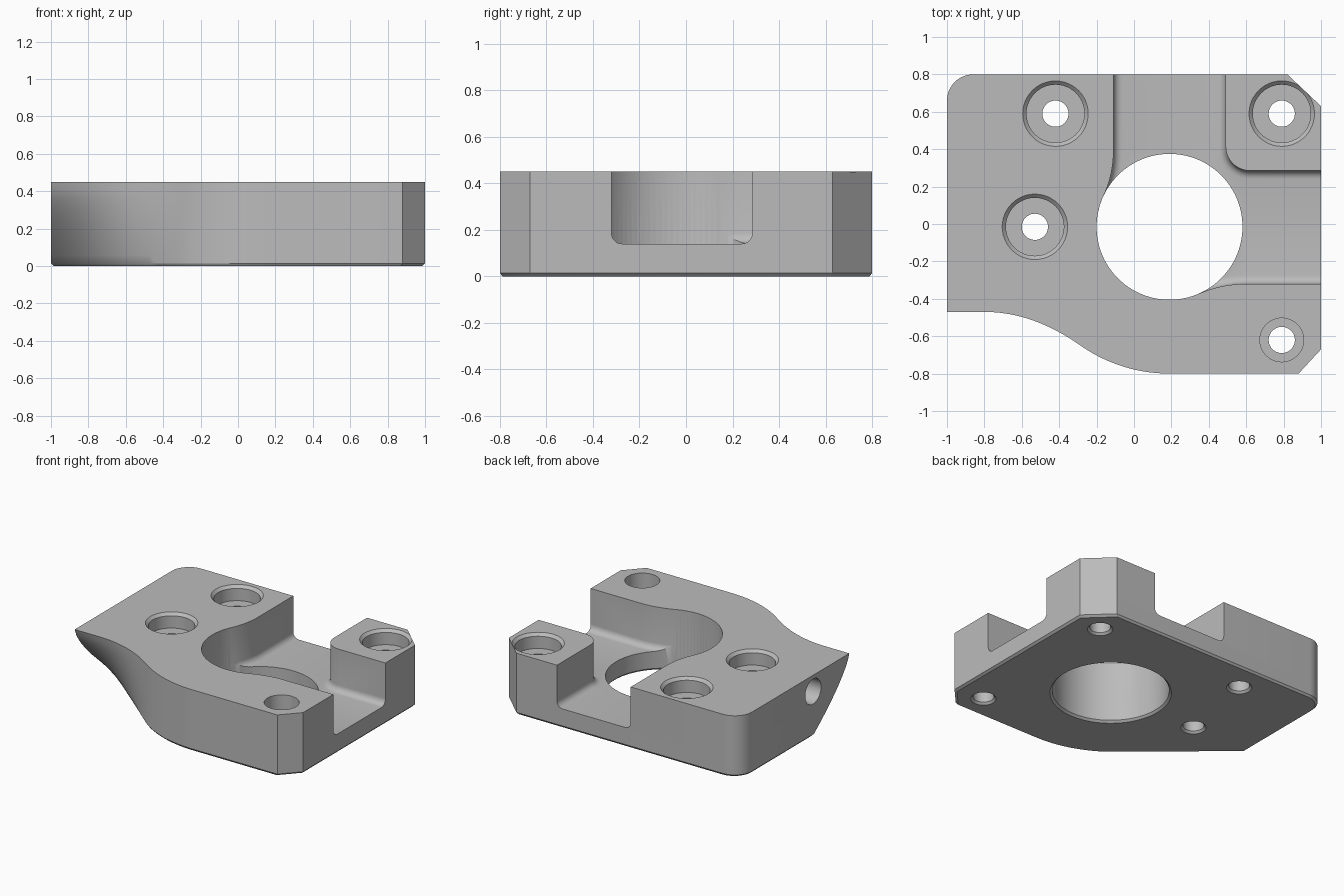
import bpy, bmesh, math
from mathutils import Matrix

if "Cube" in bpy.data.objects:
    bpy.data.objects.remove(bpy.data.objects["Cube"])

H = 0.45          # plate height
FLOOR = 0.14      # channel floor
BORE = (0.19, -0.015)
BORE_R = 0.39

metal = bpy.data.materials.new("machined_grey")
metal.use_nodes = True
grey = (0.5, 0.5, 0.5, 1)
metal.diffuse_color = grey
metal.node_tree.nodes["Principled BSDF"].inputs["Base Color"].default_value = grey


def arc(cx, cy, r, a0, a1, n):
    angles = [math.radians(a0 + (a1 - a0) * i / n) for i in range(n + 1)]
    return [(cx + r * math.cos(a), cy + r * math.sin(a)) for a in angles]


def loft(name, rings, round_first=0):
    """Skin a stack of equal-length rings and cap both ends."""
    bm = bmesh.new()
    loops = [[bm.verts.new(p) for p in ring] for ring in rings]
    for a, b in zip(loops, loops[1:]):
        for i in range(len(a)):
            j = (i + 1) % len(a)
            bm.faces.new((a[i], a[j], b[j], b[i]))
    first = bm.faces.new(loops[0])
    bm.faces.new(loops[-1])
    bmesh.ops.recalc_face_normals(bm, faces=bm.faces)
    if round_first:
        bmesh.ops.bevel(bm, geom=list(first.edges), offset=round_first,
                        segments=5, profile=0.5, affect='EDGES', clamp_overlap=False)
    mesh = bpy.data.meshes.new(name)
    bm.to_mesh(mesh)
    bm.free()
    mesh.materials.append(metal)
    obj = bpy.data.objects.new(name, mesh)
    bpy.context.collection.objects.link(obj)
    return obj


def turned(name, x, y, profile, n=48):
    """Turned cutter from (radius, height) pairs."""
    obj = loft(name, [[(px, py, z) for px, py in arc(0, 0, r, 0, 360, n)[:-1]]
                      for r, z in profile])
    obj.data.transform(Matrix.Translation((x, y, 0)))
    return obj


# Plate outline: the front left edge is an S-curve on top, straight below
SWEEP_R = 0.83
SWEEP_A = 36
JOIN = arc(0.19, -0.8 + SWEEP_R, SWEEP_R, 270, 270 - SWEEP_A, 1)[-1]


def sweep(t):
    pts = arc(0.19, -0.8 + SWEEP_R, SWEEP_R, 270, 270 - SWEEP_A, 14)
    n = 20
    for i in range(1, n + 1):
        x = JOIN[0] + (-1 - JOIN[0]) * i / n
        u = min(1, (JOIN[0] - x) / 0.5)
        top = JOIN[1] + (-0.47 - JOIN[1]) * (2 * u - u * u)
        low = JOIN[1] + (-0.04 - JOIN[1]) * i / n
        pts.append((x, top + (low - top) * (1 - t) ** 1.4))
    return pts


def outline(z, scale=1):
    pts = sweep(z / H)
    pts += arc(-0.86, 0.66, 0.14, 180, 90, 10)
    pts += [(0.82, 0.8), (1, 0.63), (1, -0.67), (0.88, -0.8)]
    return [(x * scale, y * scale, z) for x, y in pts]


levels = [0.015 + (H - 0.015) * i / 10 for i in range(11)]
plate = loft("mounting_plate", [outline(0, 0.986)] + [outline(z) for z in levels])

# Channel cutter, blended into the large bore and rounded along its floor
path = [(1.3, -0.32)]
path += arc(0.6, -0.96, 0.64, 90, 113.5, 8)
path += arc(BORE[0], BORE[1], BORE_R, -70, -201, 36)
path += arc(-0.654, 0.385, 0.544, -25.4, 0, 8)
path += [(-0.11, 1.1), (0.49, 1.1)]
path += arc(0.62, 0.415, 0.13, 180, 270, 10)
path += [(1.3, 0.285)]
cutters = [loft("channel_cutter", [[(x, y, z) for x, y in path] for z in (FLOOR, 0.7)],
                round_first=0.045)]

# Large bore with a small chamfer underneath
cutters.append(turned("bore_cutter", *BORE,
                      [(BORE_R + 0.015, -0.1), (BORE_R + 0.015, 0),
                       (BORE_R, 0.015), (BORE_R, 0.8)], 96))

# Screw holes, chamfered below
shank = [(0.085, -0.1), (0.085, 0), (0.07, 0.015)]
for x, y in ((-0.42, 0.59), (0.79, 0.59), (-0.53, -0.015)):
    seat = H - 0.11
    cutters.append(turned("counterbore_cutter", x, y, shank + [
        (0.07, seat), (0.155, seat), (0.155, H - 0.02), (0.175, H), (0.175, 0.7)]))
cutters.append(turned("deep_hole_cutter", 0.79, -0.62, shank + [
    (0.07, 0.2), (0.117, 0.2), (0.117, 0.7)]))

# Blind hole in the side
side = turned("side_hole_cutter", 0, 0, [(0.092, -0.2), (0.092, 0.22)])
side.data.transform(Matrix.Translation((-1, -0.05, 0.33)) @ Matrix.Rotation(math.pi / 2, 4, 'Y'))
cutters.append(side)

# Cut everything, then drop the cutters
for cutter in cutters:
    cutter.hide_render = True
    mod = plate.modifiers.new(cutter.name, 'BOOLEAN')
    mod.operation = 'DIFFERENCE'
    mod.solver = 'EXACT'
    mod.object = cutter
bpy.context.view_layer.update()
result = bpy.data.meshes.new_from_object(
    plate.evaluated_get(bpy.context.evaluated_depsgraph_get()))
plate.modifiers.clear()
plate.data = result
for cutter in cutters:
    bpy.data.objects.remove(cutter)

bpy.ops.object.select_all(action='DESELECT')
plate.select_set(True)
bpy.context.view_layer.objects.active = plate
bpy.ops.object.shade_smooth_by_angle(angle=math.radians(30))
